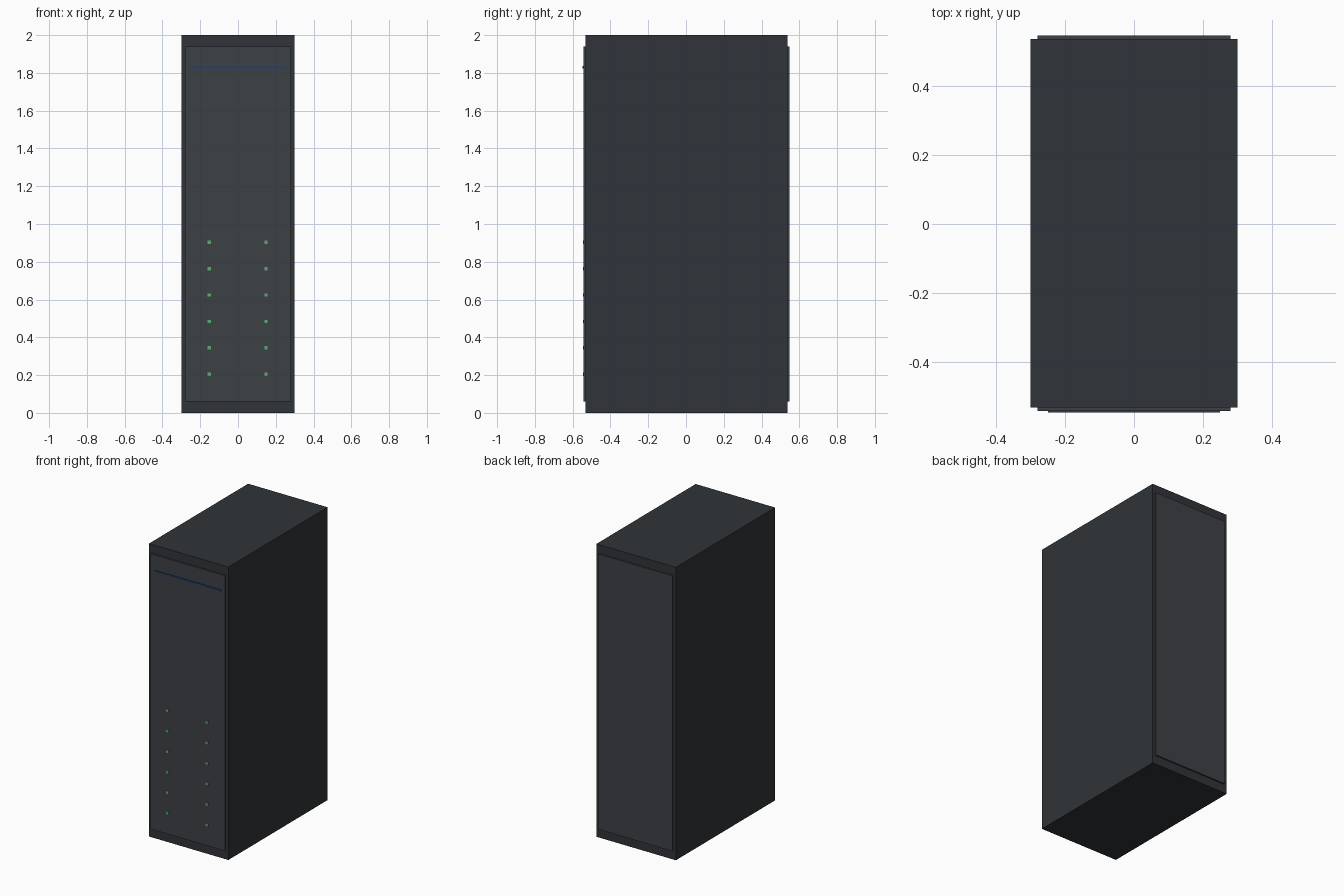
import bpy

if "Cube" in bpy.data.objects:
    bpy.data.objects.remove(bpy.data.objects["Cube"])


def material(name, rgb):
    m = bpy.data.materials.new(name)
    m.diffuse_color = (*rgb, 1)
    m.use_nodes = True
    m.node_tree.nodes["Principled BSDF"].inputs["Base Color"].default_value = m.diffuse_color
    return m


def box(name, x, y, z, mat):
    """Box from (min, max) ranges on each axis."""
    bpy.ops.mesh.primitive_cube_add(size=1, location=[sum(r) / 2 for r in (x, y, z)])
    ob = bpy.context.object
    ob.name = name
    ob.scale = [r[1] - r[0] for r in (x, y, z)]
    bpy.ops.object.transform_apply(location=False, rotation=False, scale=True)
    ob.data.materials.append(mat)
    return ob


casing = material("casing_dark", (0.03, 0.034, 0.04))
panel = material("panel_grey", (0.047, 0.053, 0.06))
blue = material("strip_blue", (0.02, 0.05, 0.13))
green = material("light_green", (0.1, 0.42, 0.18))

FRONT, BACK = -0.5325, 0.5375
DOOR = FRONT - 0.01

# Cabinet body
box("cabinet_body", (-0.3, 0.3), (FRONT, BACK), (0, 2), casing)

# Front and back doors, slightly proud of the body
box("front_door", (-0.28, 0.28), (DOOR, FRONT + 0.01), (0.06, 1.94), panel)
box("back_door", (-0.28, 0.28), (BACK - 0.01, BACK + 0.01), (0.06, 1.94), panel)

# Blue accent strip across the front door
box("accent_strip", (-0.25, 0.25), (DOOR - 0.005, DOOR + 0.005), (1.824, 1.836), blue)

# Two columns of status lights
for row in range(6):
    z = 0.204 + 0.14 * row
    for side, x in (("left", -0.152), ("right", 0.148)):
        box(f"status_light_{side}_{row + 1}", (x - 0.009, x + 0.009),
            (DOOR - 0.004, DOOR + 0.004), (z - 0.009, z + 0.009), green)
